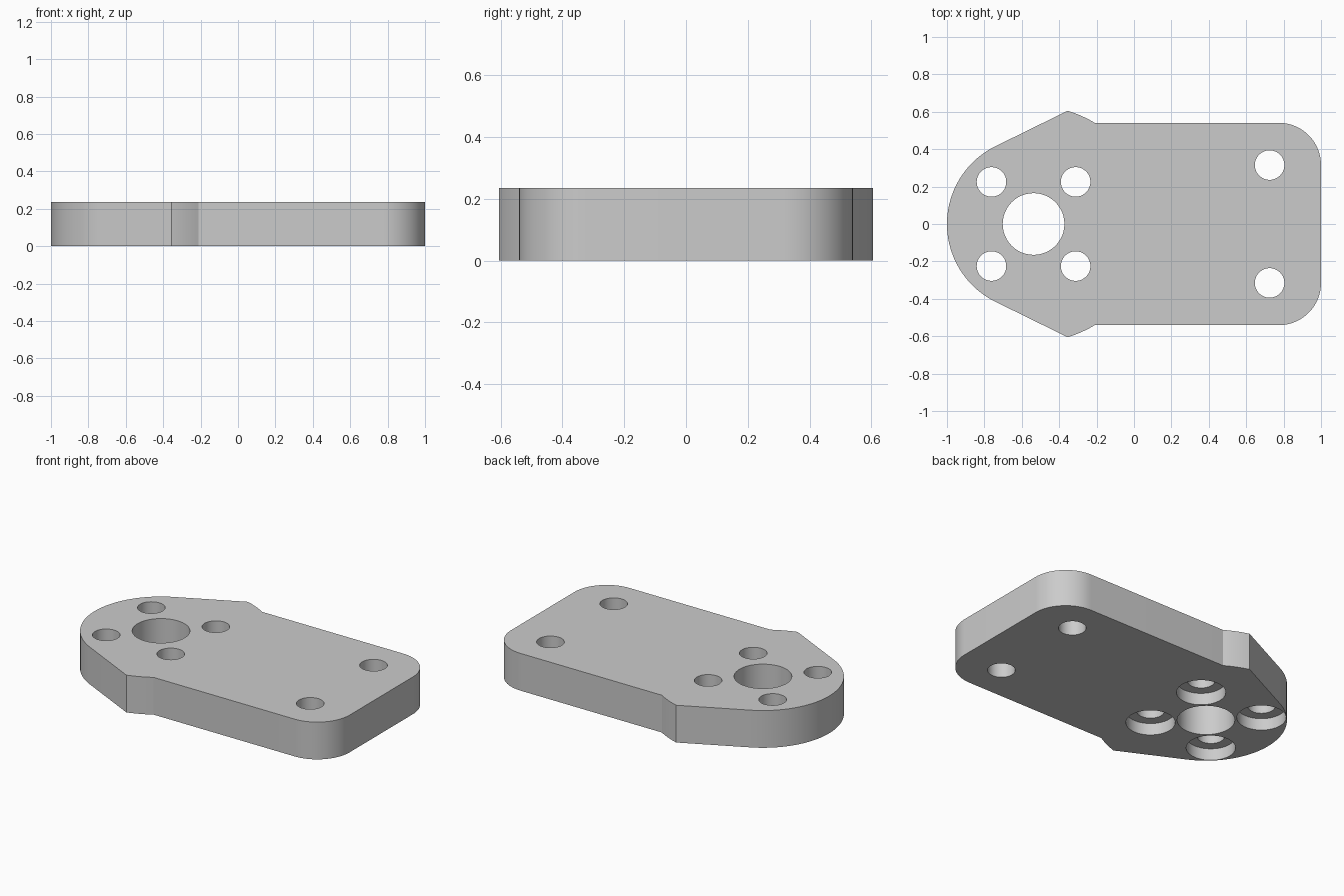
import bpy
import bmesh
from math import sin, cos, radians, atan2, degrees, sqrt

if "Cube" in bpy.data.objects:
    bpy.data.objects.remove(bpy.data.objects["Cube"])

THICK = 0.235
BORE_X = -0.537      # centre of the large bore and the rounded end
END_R = 0.463        # rounded end
SHOULDER_R = 0.632   # shoulder arc, concentric with the bore
HALF_W = 0.541
CORNER_R = 0.226

grey = bpy.data.materials.new("light grey")
grey.use_nodes = True
grey.diffuse_color = (0.6, 0.6, 0.6, 1)
grey.node_tree.nodes["Principled BSDF"].inputs["Base Color"].default_value = (0.6, 0.6, 0.6, 1)


def arc(cx, cy, r, start, end, steps):
    angles = [radians(start + (end - start) * i / steps) for i in range(steps + 1)]
    return [(cx + r * cos(a), cy + r * sin(a)) for a in angles]


def prism(name, outline, z0, z1):
    bm = bmesh.new()
    base = bm.faces.new([bm.verts.new((x, y, z0)) for x, y in outline])
    top = bmesh.ops.extrude_face_region(bm, geom=[base])["geom"]
    bmesh.ops.translate(bm, vec=(0, 0, z1 - z0),
                        verts=[v for v in top if isinstance(v, bmesh.types.BMVert)])
    bmesh.ops.recalc_face_normals(bm, faces=bm.faces)
    mesh = bpy.data.meshes.new(name)
    bm.to_mesh(mesh)
    bm.free()
    mesh.materials.append(grey)
    obj = bpy.data.objects.new(name, mesh)
    bpy.context.collection.objects.link(obj)
    return obj


# Plate outline: one half from the +x end to the rounded end, then mirrored
peak_x = -0.355 - BORE_X
peak_y = sqrt(SHOULDER_R ** 2 - peak_x ** 2)
step_x = sqrt(SHOULDER_R ** 2 - HALF_W ** 2)
tangent = degrees(atan2(2, -1))
half = arc(1 - CORNER_R, HALF_W - CORNER_R, CORNER_R, 0, 90, 20)
half += arc(BORE_X, 0, SHOULDER_R, degrees(atan2(HALF_W, step_x)),
            degrees(atan2(peak_y, peak_x)), 8)
half += arc(BORE_X, 0, END_R, tangent, 180, 24)
outline = half + [(x, -y) for x, y in reversed(half[:-1])]
plate = prism("mounting_plate", outline, 0, THICK)


# Drill helper: cut a round hole between two heights
def drill(name, x, y, r, z0, z1):
    cutter = prism(name, arc(x, y, r, 0, 360, 48)[:-1], z0, z1)
    mod = plate.modifiers.new(name, "BOOLEAN")
    mod.operation = "DIFFERENCE"
    mod.solver = "EXACT"
    mod.object = cutter
    bpy.context.view_layer.objects.active = plate
    bpy.ops.object.modifier_apply(modifier=name)
    bpy.data.objects.remove(cutter)


# Large bore, four counterbored bolt holes around it, two plain holes
drill("centre_bore", BORE_X, 0, 0.165, -0.1, THICK + 0.1)
for side in (-1, 1):
    for dx in (-0.225, 0.225):
        drill("bolt_hole", BORE_X + dx, side * 0.225, 0.079, -0.1, THICK + 0.1)
        drill("counterbore", BORE_X + dx, side * 0.225, 0.141, -0.1, 0.075)
    drill("end_hole", 0.725, side * 0.315, 0.079, -0.1, THICK + 0.1)

# Smooth the curved walls, keep the rims sharp
bpy.ops.object.select_all(action="DESELECT")
plate.select_set(True)
bpy.context.view_layer.objects.active = plate
bpy.ops.object.shade_smooth_by_angle(angle=radians(25))
